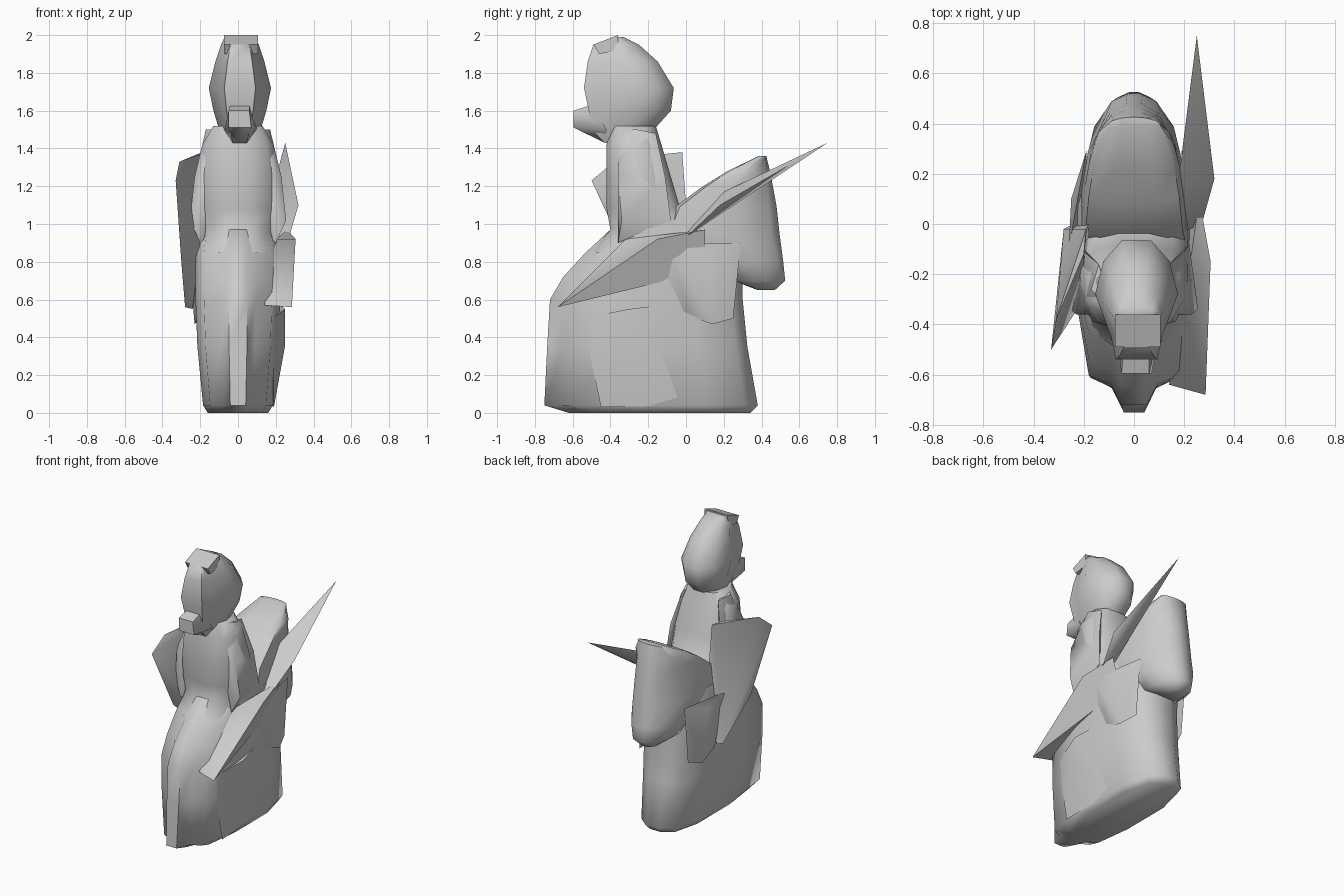
import bpy, bmesh, math

# Half cross-sections (x, y as fractions), front to back
ROUND = [(0.28, -1), (0.78, -0.8), (1, -0.25), (1, 0.45), (0.72, 0.85), (0.28, 1)]
KEEL = [(0.22, -1), (0.42, -0.84), (0.8, -0.77), (1, -0.25), (1, 0.5), (0.72, 0.88), (0.28, 1)]
SKULL = [(0.5, -1), (0.62, -0.6), (1, 0.1), (0.8, 0.65), (0.35, 1)]
TAPER = [(0.5, -1), (1, -0.9), (1, -0.2), (0.88, 0.3), (0.5, 0.85), (0.15, 1)]


def finish(name, bm, angle):
    bmesh.ops.recalc_face_normals(bm, faces=bm.faces)
    mesh = bpy.data.meshes.new(name)
    bm.to_mesh(mesh)
    bm.free()
    ob = bpy.data.objects.new(name, mesh)
    bpy.context.collection.objects.link(ob)
    bpy.ops.object.select_all(action='DESELECT')
    ob.select_set(True)
    bpy.context.view_layer.objects.active = ob
    bpy.ops.object.shade_smooth_by_angle(angle=math.radians(angle))
    return ob


def loft(name, section, rings, cx=0.0):
    """Skin mirrored cross-sections; each ring is (z, y front, y back, half width)."""
    bm = bmesh.new()
    outline = section + [(-x, y) for x, y in reversed(section)]
    loops = []
    for z, y0, y1, w in rings:
        mid, half = (y0 + y1) / 2, (y1 - y0) / 2
        loops.append([bm.verts.new((cx + x * w, mid + y * half, z)) for x, y in outline])
    n = len(outline)
    for a, b in zip(loops, loops[1:]):
        for i in range(n):
            j = (i + 1) % n
            bm.faces.new((a[i], a[j], b[j], b[i]))
    bm.faces.new(loops[0])
    bm.faces.new(loops[-1])
    return finish(name, bm, 60)


def hull(name, points):
    """Convex piece around a few corner points."""
    bm = bmesh.new()
    for p in points:
        bm.verts.new(p)
    bmesh.ops.convex_hull(bm, input=bm.verts)
    loose = [v for v in bm.verts if not v.link_faces]
    bmesh.ops.delete(bm, geom=loose, context='VERTS')
    return finish(name, bm, 60)


# Draped lower body with a narrow keel at the front
loft("robe", KEEL, [
    (0.0, -0.62, 0.34, 0.16), (0.04, -0.75, 0.38, 0.185), (0.35, -0.735, 0.325, 0.215),
    (0.6, -0.72, 0.3, 0.225), (0.72, -0.65, 0.3, 0.225), (0.85, -0.53, 0.28, 0.225),
    (0.97, -0.40, 0.22, 0.21)])

# Upright torso
loft("torso", ROUND, [
    (0.85, -0.5, 0.2, 0.215), (0.97, -0.4, 0.1, 0.215), (1.08, -0.42, -0.03, 0.215),
    (1.25, -0.42, -0.08, 0.215), (1.42, -0.42, -0.13, 0.19), (1.52, -0.4, -0.16, 0.13)])

# Head with flat crest
loft("head", SKULL, [
    (1.43, -0.43, -0.28, 0.07), (1.5, -0.5, -0.17, 0.11), (1.6, -0.515, -0.08, 0.14),
    (1.72, -0.54, -0.065, 0.165), (1.86, -0.52, -0.15, 0.13), (1.95, -0.49, -0.25, 0.1),
    (1.99, -0.38, -0.33, 0.08)], cx=0.01)
hull("crest", [(x, y, z) for x in (-0.075, 0.105)
               for y, z in ((-0.49, 1.95), (-0.36, 2.0), (-0.36, 1.92), (-0.46, 1.9))])

# Jutting muzzle, pointed at the chin
hull("muzzle", [(0.0, -0.43, 1.43), (-0.05, -0.595, 1.51), (0.07, -0.595, 1.51),
                (-0.05, -0.595, 1.6), (0.06, -0.595, 1.6), (-0.07, -0.42, 1.5),
                (0.1, -0.42, 1.5), (-0.04, -0.5, 1.63), (0.06, -0.5, 1.63)])

# Raised rear mass flowing back from the torso
loft("rear_pack", TAPER, [
    (0.65, 0.38, 0.47, 0.06), (0.7, 0.25, 0.525, 0.13), (0.8, 0.15, 0.515, 0.18),
    (0.95, -0.12, 0.495, 0.21), (1.09, -0.06, 0.48, 0.195), (1.2, 0.09, 0.46, 0.18),
    (1.28, 0.22, 0.445, 0.16), (1.36, 0.385, 0.425, 0.10)])

# Side shield on the left
hull("shield", [
    (-0.33, -0.5, 1.23), (-0.31, -0.38, 1.33), (-0.2, -0.12, 1.37), (-0.19, -0.02, 1.38),
    (-0.18, 0.0, 1.1), (-0.28, -0.02, 0.56), (-0.24, 0.0, 0.55), (-0.2, -0.3, 0.9),
    (-0.3, -0.3, 0.8)])

# Long spike on the right, rising backwards
hull("spike", [
    (0.25, 0.75, 1.43), (0.32, 0.18, 1.10), (0.18, 0.2, 1.17), (0.27, 0.0, 0.93),
    (0.2, -0.03, 0.92), (0.25, 0.12, 1.01)])

# Forward flap on the right
hull("front_flap", [
    (0.285, -0.68, 0.56), (0.14, -0.64, 0.57), (0.305, -0.15, 0.92), (0.2, -0.32, 0.92),
    (0.26, 0.1, 0.97), (0.2, 0.1, 0.75), (0.25, -0.3, 0.68)])

# Hanging side panels
for side, name in ((1, "right_side_panel"), (-1, "left_side_panel")):
    hull(name, [(side * x, y, z) for x, y, z in (
        (0.235, 0.02, 0.53), (0.23, 0.14, 0.47), (0.19, 0.25, 0.5), (0.25, 0.1, 0.85),
        (0.19, 0.29, 0.9), (0.26, -0.1, 0.9), (0.19, -0.1, 0.55))])

# Lower flare on the right of the robe
hull("robe_flare", [
    (0.19, -0.45, 0.03), (0.25, -0.35, 0.36), (0.25, -0.3, 0.55), (0.18, 0.1, 0.6),
    (0.18, 0.0, 0.04), (0.18, -0.55, 0.5)])

# Arms running from the shoulders down to the lap
for side, name in ((-1, "left_arm"), (1, "right_arm")):
    hull(name, [(side * x, y, z) for x, y, z in (
        (0.08, -0.36, 1.5), (0.17, -0.26, 1.5), (0.14, -0.16, 1.48),
        (0.23, -0.36, 1.25), (0.2, -0.11, 1.25), (0.255, -0.34, 1.02),
        (0.22, -0.08, 1.02), (0.2, -0.36, 0.9), (0.1, -0.25, 1.0))])
